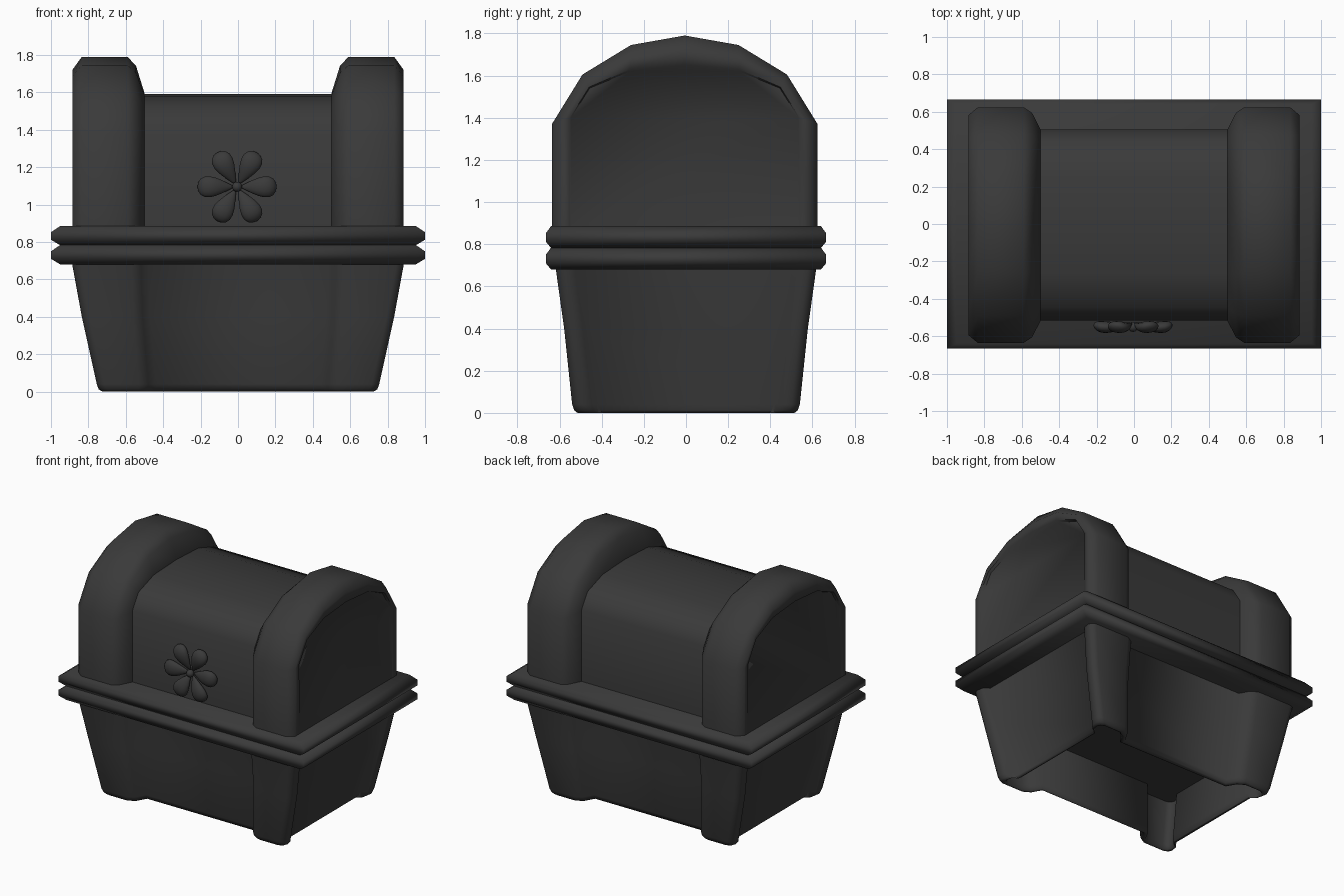
import bpy, bmesh, math
from mathutils import Vector, Matrix

if "Cube" in bpy.data.objects:
    bpy.data.objects.remove(bpy.data.objects["Cube"])

dark = bpy.data.materials.new("dark_grey")
dark.diffuse_color = (0.042, 0.042, 0.042, 1)
dark.use_nodes = True
dark.node_tree.nodes["Principled BSDF"].inputs["Base Color"].default_value = dark.diffuse_color


def finish(name, bm, angle):
    bmesh.ops.recalc_face_normals(bm, faces=bm.faces)
    for f in bm.faces:
        f.smooth = True
    me = bpy.data.meshes.new(name)
    bm.to_mesh(me)
    bm.free()
    me.set_sharp_from_angle(angle=math.radians(angle))
    me.materials.append(dark)
    ob = bpy.data.objects.new(name, me)
    bpy.context.collection.objects.link(ob)
    return ob


def loft(name, rings, angle=70):
    """Skin equal-length closed rings and cap both ends."""
    bm = bmesh.new()
    vs = [[bm.verts.new(p) for p in r] for r in rings]
    n = len(vs[0])
    for a, b in zip(vs, vs[1:]):
        for i in range(n):
            j = (i + 1) % n
            bm.faces.new((a[i], a[j], b[j], b[i]))
    bm.faces.new(vs[0])
    bm.faces.new(vs[-1])
    return finish(name, bm, angle)


# Tapered hollow base: four corner legs with recessed panels between them
def footprint(z, X, Y, xi, rec=0.1, side=0.05):
    q = [(X - side, Y - .12), (X - .01, Y - .09), (X, Y - .04), (X - .012, Y - .012),
         (X - .04, Y), (xi + .09, Y), (xi + .04, Y - .03), (xi, Y - rec)]
    pts = q + [(-x, y) for x, y in reversed(q)]
    pts += [(-x, -y) for x, y in pts]
    return [(x, y, z) for x, y in pts]


base_levels = [(.70, .89, .62, .48), (.40, .835, .578, .47), (.04, .755, .54, .44),
               (.012, .745, .53, .44), (0, .725, .515, .45), (.005, .715, .505, .46),
               (.05, .715, .505, .46), (.40, .765, .53, .48)]
loft("base", [footprint(*l) for l in base_levels])


# Two stacked rims with bevelled edges
def rim(name, z):
    prof = [(0, .05, .025), (.03, 0, 0), (.07, 0, 0), (.104, .05, .025)]
    loft(name, [[(sx * (1 - dx), sy * (.665 - dy), z + h)
                 for sx, sy in ((1, 1), (-1, 1), (-1, -1), (1, -1))]
                for h, dx, dy in prof], 65)


rim("lower_rim", .68)
rim("upper_rim", .782)

# Arch section: t = 0 is the outside of the end bands, t = 1 is the lid barrel
OUTER = [(.63, .86), (.63, 1.37), (.485, 1.605), (.255, 1.745), (0, 1.79)]
INNER = [(.51, .86), (.51, 1.41), (.44, 1.52), (.26, 1.58), (0, 1.592)]


def arch(x, t, lean=0):
    half = [Vector(a).lerp(Vector(b), t) for a, b in zip(OUTER, INNER)]
    pts = [(p.x, p.y) for p in half] + [(-p.x, p.y) for p in half[-2::-1]]
    return [(x - lean * (z - .86), y - .006, z) for y, z in pts]


loft("lid_barrel", [arch(-.55, 1), arch(.55, 1)], 60)

# Rounded end bands with a slightly sunken end panel
band = loft("end_band", [arch(.50, 1), arch(.50, .98), arch(.545, .25), arch(.59, 0),
                         arch(.835, 0), arch(.885, .35), arch(.885, .70),
                         arch(.885, .76, .03)])
band.modifiers.new("mirror", 'MIRROR')

# Flower on the lid front: six teardrop petals and a round centre
bm = bmesh.new()
for k in range(6):
    made = bmesh.ops.create_uvsphere(bm, u_segments=14, v_segments=10, radius=1)["verts"]
    turn = Matrix.Rotation(k * math.pi / 3, 4, 'Y')
    for v in made:
        s = v.co.z
        w = .05 + .033 * s
        curl = .022 * math.sin((s + 1) * 1.3)
        p = Vector((.115 + .097 * s, -.53 - curl + v.co.y * w * .55, v.co.x * w))
        v.co = turn @ p + Vector((-.005, 0, 1.095))
bmesh.ops.create_uvsphere(bm, u_segments=14, v_segments=10, radius=.027,
                          matrix=Matrix.Translation((-.005, -.55, 1.095)))
finish("flower", bm, 60)
